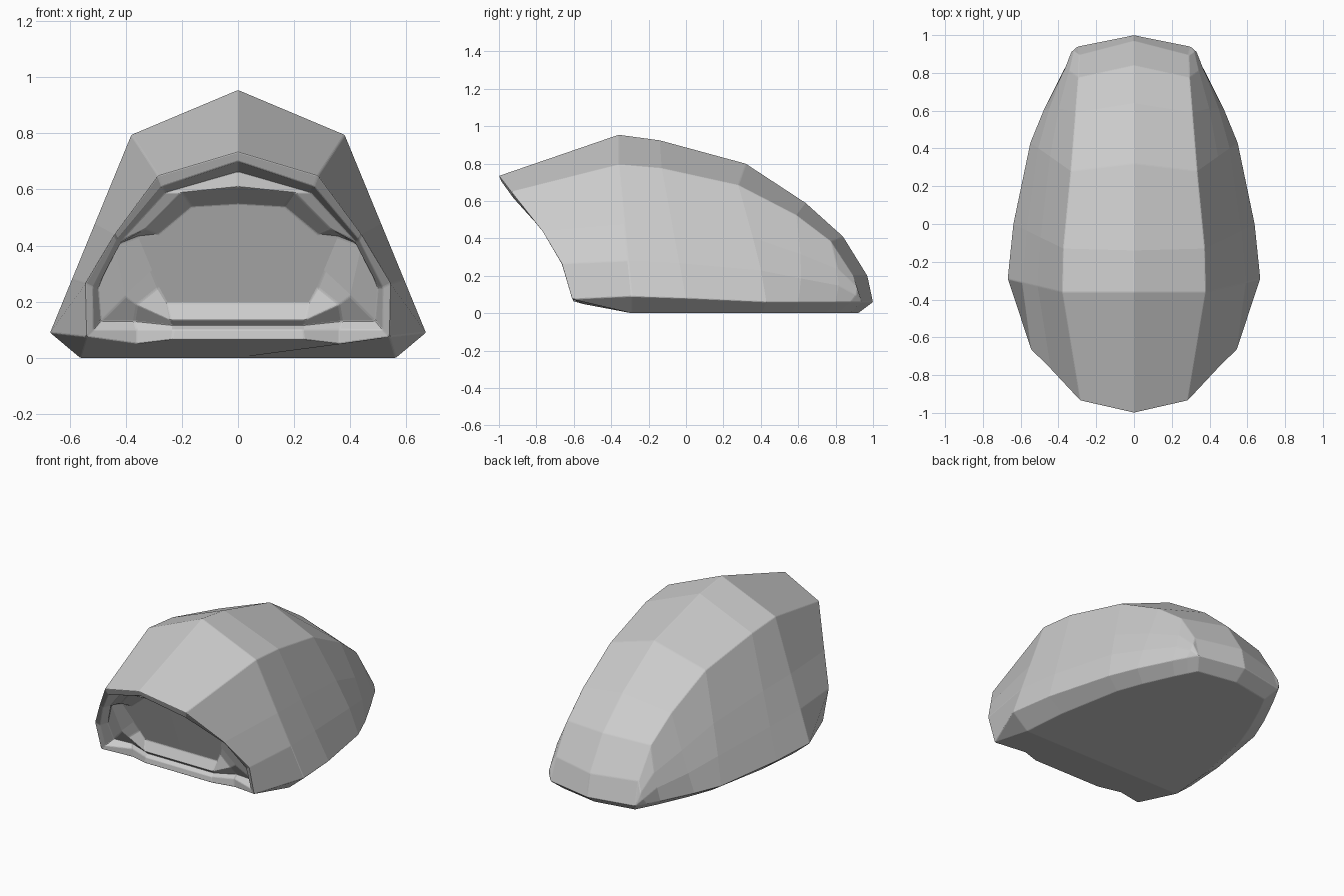
import bpy, bmesh
from mathutils import Vector as V

if "Cube" in bpy.data.objects:
    bpy.data.objects.remove(bpy.data.objects["Cube"])

# Lengthwise facet lines of the right half, front to back
ridge = [(0, -1, .735), (0, -.36, .955), (0, -.14, .925), (0, .32, .80),
         (0, .64, .59), (0, .84, .41), (0, .97, .20), (0, 1, .06)]
shoulder = [(.285, -.935, .65), (.38, -.36, .795), (.375, -.13, .775), (.335, .28, .685),
            (.31, .59, .525), (.295, .775, .385), (.29, .895, .20), (.30, .94, .06)]
widest = [(.54, -.61, .075), (.67, -.29, .09), (.64, 0, .08), (.55, .43, .06),
          (.48, .60, .06), (.38, .80, .06), (.335, .88, .06), (.30, .94, .06)]
# Front rim points that lie between shoulder and widest line
rim_mid = [(.44, -.77, .44), (.545, -.665, .265)]


def side_line(t, k):
    """Facet line on the flank between shoulder and widest line."""
    pts = [rim_mid[k]]
    for j in range(1, 8):
        p = V(shoulder[j]).lerp(V(widest[j]), t)
        g = 1.03 if 3 <= j < 7 else 1.0
        pts.append((p.x * g, p.y * g, p.z))
    return pts


# Base outline, tucked in below the widest line
base = [widest[0]] + [(x * .84, y * .93 if y > 0 else y, 0) for x, y, z in widest[1:]]
lines = [ridge, shoulder, side_line(.45, 0), side_line(.73, 1), widest, base]

# Front opening: loops from the outer rim in to the recessed panel
notch, floor, floor_mid = (.36, -.55, .05), (.235, -.605, .065), (0, -.605, .065)
loops = [
    [l[0] for l in lines[:5]] + [notch, floor, floor_mid],
    # inner edge of lip
    [(0, -.985, .70), (.27, -.92, .61), (.43, -.745, .42), (.515, -.655, .25),
     (.515, -.605, .10), (.36, -.55, .10), (.23, -.60, .10), (0, -.60, .10)],
    # groove behind the lip
    [(0, -.83, .665), (.26, -.79, .59), (.42, -.69, .415), (.50, -.60, .25),
     (.49, -.55, .13), (.37, -.54, .13), (.23, -.575, .115), (0, -.575, .115)],
    # raised inner frame
    [(0, -.83, .61), (.20, -.81, .59), (.33, -.71, .46), (.44, -.65, .40),
     (.40, -.60, .22), (.36, -.59, .19), (.24, -.60, .135), (0, -.60, .135)],
    # recessed panel
    [(0, -.71, .55), (.165, -.71, .54), (.285, -.67, .44), (.355, -.66, .43),
     (.31, -.61, .31), (.285, -.585, .25), (.255, -.57, .195), (0, -.57, .195)],
]


def skin(a, b):
    return [(a[i], a[i + 1], b[i + 1], b[i]) for i in range(len(a) - 1)]


polys = []
for a, b in zip(lines, lines[1:]):
    polys += skin(a, b)
for a, b in zip(loops, loops[1:]):
    polys += skin(a, b)
polys.append(tuple(loops[-1]))
# Tail bevel, flat underside and sloped front of the underside
tail, centre = (0, .92, 0), (0, -.29, 0)
polys.append((ridge[7], shoulder[7], base[7], tail))
polys.append(tuple([centre] + base[1:] + [tail]))
polys.append((floor_mid, floor, notch, widest[0], base[1], centre))

# Build both halves
bm = bmesh.new()
for s in (1, -1):
    for poly in polys:
        pts = list(dict.fromkeys((round(x * s, 4) + 0.0, round(y, 4), round(z, 4)) for x, y, z in poly))
        if len(pts) > 2:
            bm.faces.new([bm.verts.new(p) for p in pts])
bmesh.ops.remove_doubles(bm, verts=bm.verts, dist=.002)
bmesh.ops.recalc_face_normals(bm, faces=bm.faces)
mesh = bpy.data.meshes.new("faceted_shell")
bm.to_mesh(mesh)
bm.free()
shell = bpy.data.objects.new("faceted_shell", mesh)
bpy.context.collection.objects.link(shell)

# Slightly softened facet edges
bev = shell.modifiers.new("soft_edges", 'BEVEL')
bev.width = .008
bev.segments = 2
bev.limit_method = 'ANGLE'
bev.angle_limit = .2
